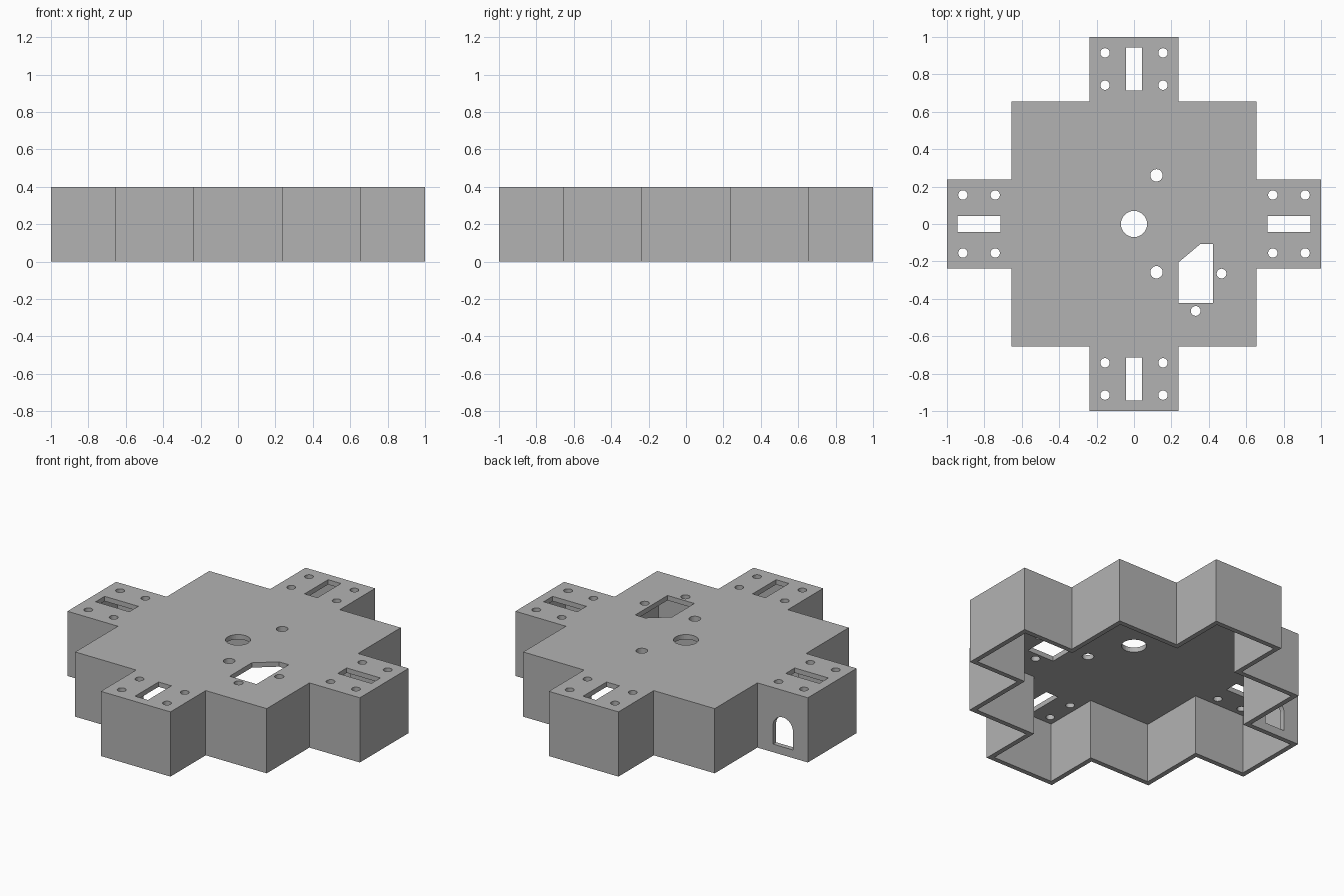
import bpy, bmesh, math
from mathutils import Matrix, Vector

if "Cube" in bpy.data.objects:
    bpy.data.objects.remove(bpy.data.objects["Cube"], do_unlink=True)

HEIGHT, WALL = 0.40, 0.03
BODY, ARM, REACH = 0.655, 0.238, 1.0

grey = bpy.data.materials.new("plain grey")
grey.use_nodes = True
grey.diffuse_color = (0.45, 0.45, 0.45, 1)
grey.node_tree.nodes["Principled BSDF"].inputs["Base Color"].default_value = (0.45, 0.45, 0.45, 1)


def prism(bm, outline, low, high, matrix=Matrix()):
    """Closed solid with a flat outline between low and high, placed by matrix."""
    bottom = [bm.verts.new(matrix @ Vector((x, y, low))) for x, y in outline]
    top = [bm.verts.new(matrix @ Vector((x, y, high))) for x, y in outline]
    bm.faces.new(bottom[::-1])
    bm.faces.new(top)
    for i in range(len(outline)):
        bm.faces.new((bottom[i - 1], bottom[i], top[i], top[i - 1]))


def turn(points, quarter):
    """Rotate a flat outline by quarter turns."""
    for _ in range(quarter):
        points = [(-y, x) for x, y in points]
    return points


def circle(cx, cy, r, n=32):
    return [(cx + r * math.cos(math.tau * i / n), cy + r * math.sin(math.tau * i / n)) for i in range(n)]


def cross(inset):
    b, a, r = BODY - inset, ARM - inset, REACH - inset
    side = [(b, b), (a, b), (a, r), (-a, r), (-a, b)]
    return [p for q in range(4) for p in turn(side, q)]


def finish(bm, name):
    bmesh.ops.recalc_face_normals(bm, faces=bm.faces)
    mesh = bpy.data.meshes.new(name)
    bm.to_mesh(mesh)
    bm.free()
    mesh.materials.append(grey)
    obj = bpy.data.objects.new(name, mesh)
    bpy.context.collection.objects.link(obj)
    return obj


# Cross-shaped cover and the cavity open at the bottom
bm = bmesh.new()
prism(bm, cross(0), 0, HEIGHT)
cover = finish(bm, "cross_cover")
bm = bmesh.new()
prism(bm, cross(WALL), -0.1, HEIGHT - WALL)
cavity = finish(bm, "cavity_cutter")

# Openings through the top plate
bm = bmesh.new()
low, high = HEIGHT - 0.1, HEIGHT + 0.1
slot = [(-0.044, 0.713), (0.044, 0.713), (0.044, 0.943), (-0.044, 0.943)]
for q in range(4):
    prism(bm, turn(slot, q), low, high)
    for x in (-0.155, 0.155):
        for y in (0.742, 0.915):
            prism(bm, turn(circle(x, y, 0.025), q), low, high)
for x, y, r in ((0, 0, 0.07), (0.12, 0.26, 0.033), (0.12, -0.258, 0.033),
                (0.468, -0.265, 0.026), (0.33, -0.465, 0.026)):
    prism(bm, circle(x, y, r), low, high)
window = [(0.238, -0.422), (0.422, -0.422), (0.422, -0.107), (0.355, -0.107), (0.238, -0.205)]
prism(bm, window, low, high)

# Arched cable opening in the side of the right arm
r, spring = 0.068, 0.165
arch = [(-r, 0.05), (r, 0.05)]
arch += [(r * math.cos(math.pi * i / 16), spring + r * math.sin(math.pi * i / 16)) for i in range(17)]
upright = Matrix.Translation((-0.83, ARM, 0)) @ Matrix.Rotation(math.pi / 2, 4, "X")
prism(bm, arch, -0.08, 0.08, upright)
openings = finish(bm, "openings_cutter")

# Cut the cavity, then the openings
for cutter in (cavity, openings):
    cutter.hide_render = True
    cutter.hide_viewport = True
    cutter.display_type = "WIRE"
    mod = cover.modifiers.new(cutter.name, "BOOLEAN")
    mod.operation = "DIFFERENCE"
    mod.solver = "EXACT"
    mod.object = cutter
